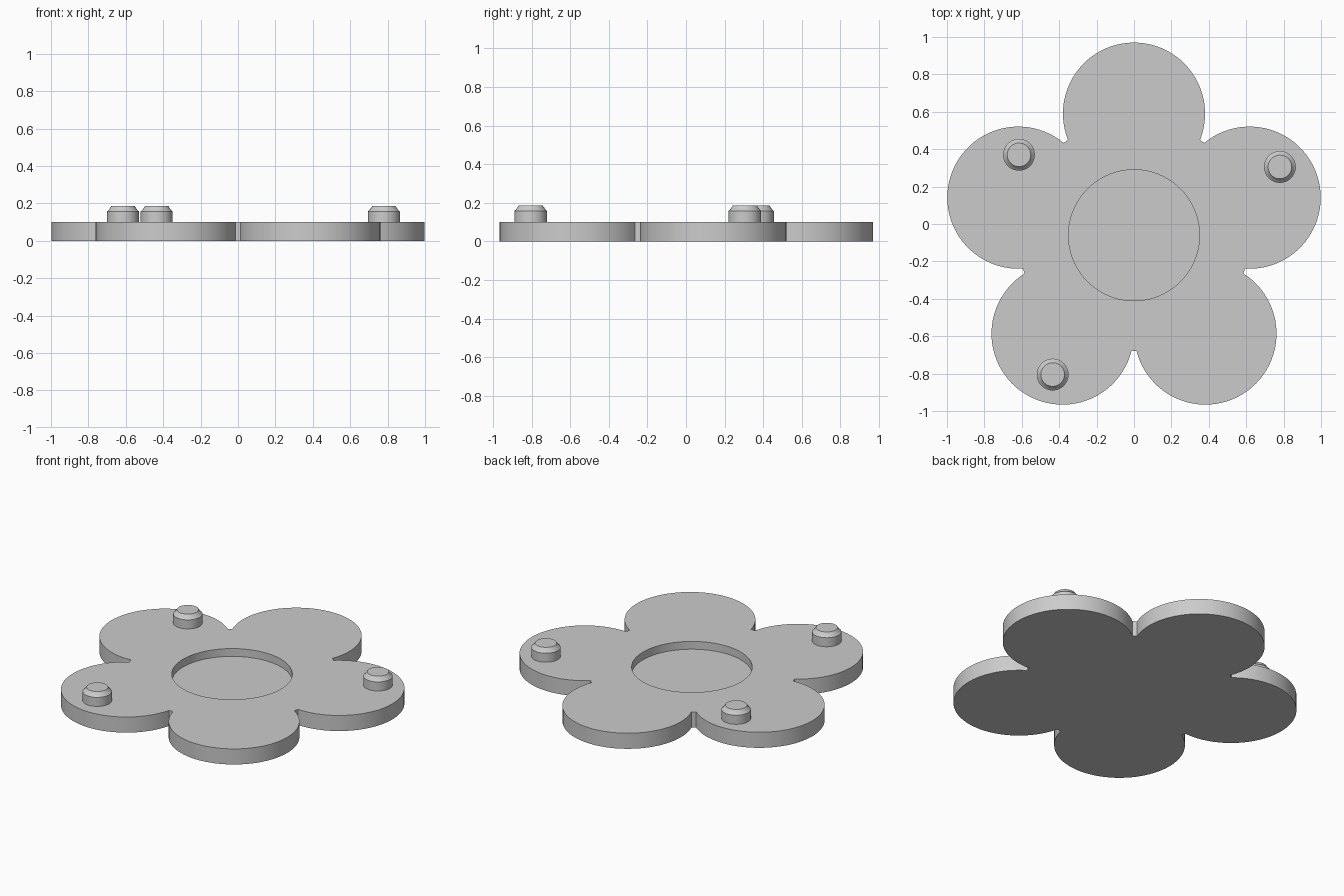
import bpy, bmesh, math
from mathutils import Vector

if "Cube" in bpy.data.objects:
    bpy.data.objects.remove(bpy.data.objects["Cube"])

GREY = bpy.data.materials.new("plain grey")
GREY.diffuse_color = (0.6, 0.6, 0.6, 1)
GREY.use_nodes = True
GREY.node_tree.nodes["Principled BSDF"].inputs["Base Color"].default_value = GREY.diffuse_color

CENTRE = Vector((0, -0.06))
PETAL_DIST, PETAL_R, CORE_R = 0.65, 0.38, 0.62
RECESS_R, THICK, FLOOR_Z = 0.35, 0.10, 0.05


def finish(bm, name):
    bmesh.ops.recalc_face_normals(bm, faces=bm.faces)
    mesh = bpy.data.meshes.new(name)
    bm.to_mesh(mesh)
    bm.free()
    mesh.materials.append(GREY)
    obj = bpy.data.objects.new(name, mesh)
    bpy.context.collection.objects.link(obj)
    bpy.ops.object.select_all(action='DESELECT')
    obj.select_set(True)
    bpy.context.view_layer.objects.active = obj
    bpy.ops.object.shade_smooth_by_angle(angle=math.radians(25))
    return obj


def loft(name, rings):
    """Skin a list of (points, z) rings and cap both ends."""
    bm = bmesh.new()
    loops = [[bm.verts.new((p.x, p.y, z)) for p in pts] for pts, z in rings]
    n = len(loops[0])
    for a, b in zip(loops, loops[1:]):
        for i in range(n):
            j = (i + 1) % n
            bm.faces.new((a[i], a[j], b[j], b[i]))
    bm.faces.new(loops[0])
    bm.faces.new(loops[-1])
    return finish(bm, name)


def circle(centre, r, n):
    return [centre + r * Vector((math.cos(2 * math.pi * i / n), math.sin(2 * math.pi * i / n)))
            for i in range(n)]


# Flower outline: five petal arcs, trimmed where they meet the round core
limit = math.acos((CORE_R**2 - PETAL_DIST**2 - PETAL_R**2) / (2 * PETAL_DIST * PETAL_R))
SEGS = 48
outline = []
for k in range(5):
    out = math.radians(90 + 72 * k)
    hub = CENTRE + PETAL_DIST * Vector((math.cos(out), math.sin(out)))
    for i in range(SEGS + 1):
        t = out - limit + 2 * limit * i / SEGS
        outline.append(hub + PETAL_R * Vector((math.cos(t), math.sin(t))))
recess = [CENTRE + RECESS_R * (p - CENTRE).normalized() for p in outline]

# Flower plate with a round recess in its top
loft("flower_plate", [(outline, 0), (outline, THICK), (recess, THICK), (recess, FLOOR_Z)])

# Three round pegs with a small ledge and a chamfered cap
PEG_PROFILE = [(0.085, THICK), (0.085, 0.158), (0.078, 0.163), (0.063, 0.185)]
for i, pos in enumerate([(-0.615, 0.37), (0.78, 0.305), (-0.435, -0.805)]):
    loft(f"peg_{i + 1}", [(circle(Vector(pos), r, 48), z) for r, z in PEG_PROFILE])
